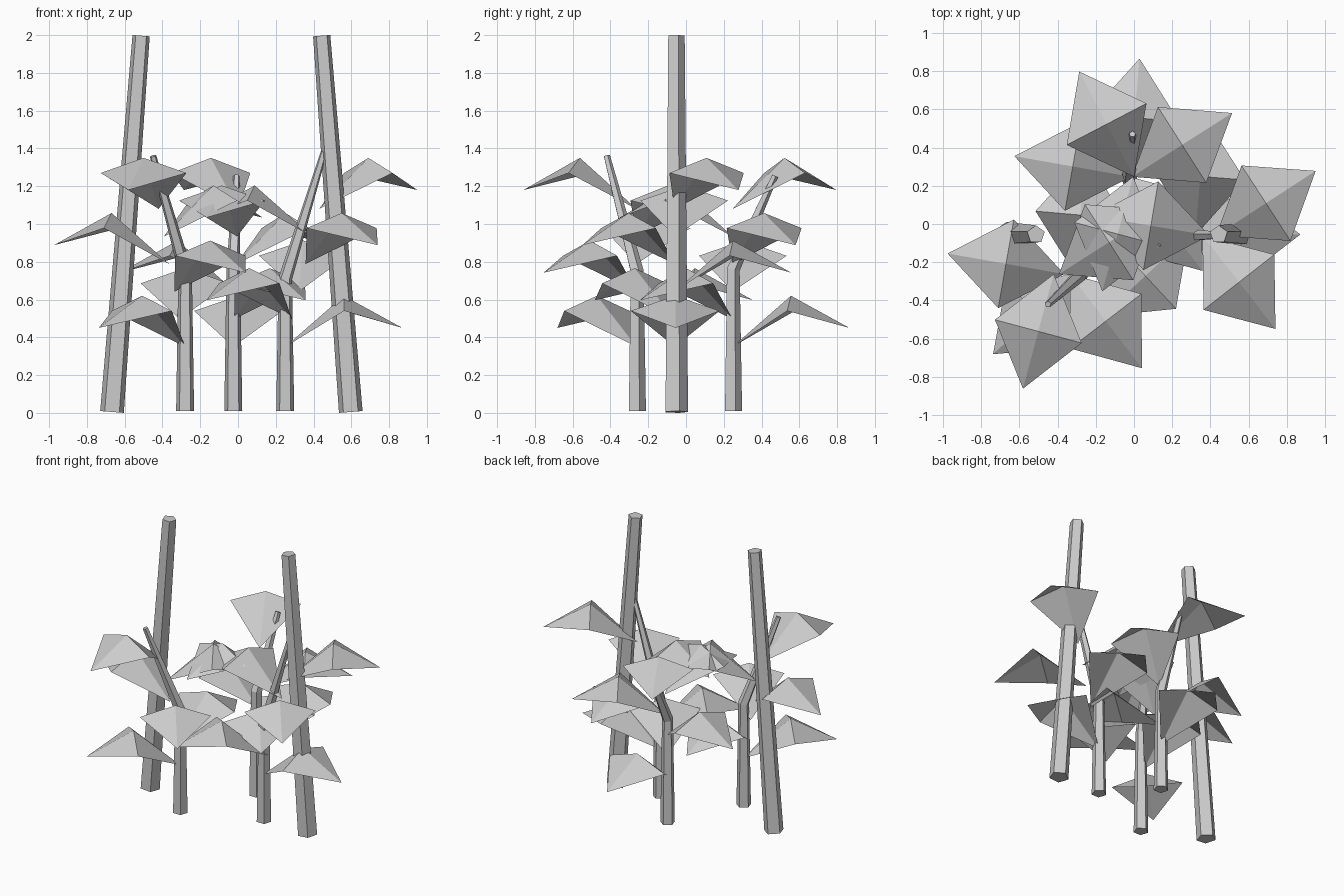
import bpy
from math import sin, cos, radians, pi
from mathutils import Vector

if "Cube" in bpy.data.objects:
    bpy.data.objects.remove(bpy.data.objects["Cube"])


def add_mesh(name, verts, faces):
    mesh = bpy.data.meshes.new(name)
    mesh.from_pydata(verts, [], faces)
    mesh.update()
    obj = bpy.data.objects.new(name, mesh)
    bpy.context.collection.objects.link(obj)
    return obj


def pole(name, points, radii, sides=5):
    """Tapered five-sided tube through the points, capped at both ends."""
    pts = [Vector(p) for p in points]
    verts, faces = [], []
    for i, (p, r) in enumerate(zip(pts, radii)):
        d = Vector()
        if i > 0:
            d += (p - pts[i - 1]).normalized()
        if i < len(pts) - 1:
            d += (pts[i + 1] - p).normalized()
        turn = Vector((0, 0, 1)).rotation_difference(d)
        for k in range(sides):
            a = pi / 2 + 2 * pi * k / sides
            verts.append(p + turn @ Vector((r * cos(a), r * sin(a), 0)))
    for i in range(len(pts) - 1):
        for k in range(sides):
            a, b = i * sides + k, i * sides + (k + 1) % sides
            faces.append((a, b, b + sides, a + sides))
    faces.append(tuple(reversed(range(sides))))
    faces.append(tuple(range(len(verts) - sides, len(verts))))
    return add_mesh(name, verts, faces)


def leaf(name, base, azimuth):
    """Folded diamond: base, raised middle, two sides and a drooping tip."""
    c, s = cos(azimuth), sin(azimuth)
    profile = [(0, 0, 0), (0.31, -0.235, 0.19), (0.62, 0, 0.10),
               (0.31, 0.235, 0.19), (0.31, 0, 0.27)]
    verts = [Vector(base) + Vector((x * c - y * s, x * s + y * c, z))
             for x, y, z in profile]
    return add_mesh(name, verts, [(k, (k + 1) % 4, 4) for k in range(4)])


# two leaning stakes
for side, bottom, top in (("left", -0.667, -0.513), ("right", 0.597, 0.443)):
    pole("stake_" + side, [(bottom, -0.055, 0.005), (top, -0.055, 1.997)],
         [0.066, 0.048])

# three plants: root x, y; bend height; stem tip; heading; leaf drift per level
plants = [
    ("front", -0.28, -0.262, 0.75, (-0.45, -0.42, 1.36), 222.5, -0.028),
    ("back", -0.025, 0.247, 0.76, (-0.008, 0.47, 1.255), 85.0, 0.005),
    ("side", 0.25, -0.06, 0.71, (0.455, -0.06, 1.38), 0.5, 0.036),
]
for name, x, y, bend, tip, heading, drift in plants:
    pole("stem_" + name, [(x, y, 0.01), (x, y, bend), tip], [0.05, 0.038, 0.018])
    # six leaves spiralling up the stem
    for i in range(6):
        leaf(f"leaf_{name}_{i + 1}", (x + drift * i, y, 0.35 + 0.146 * i),
             radians(heading - 137.5 * i))
